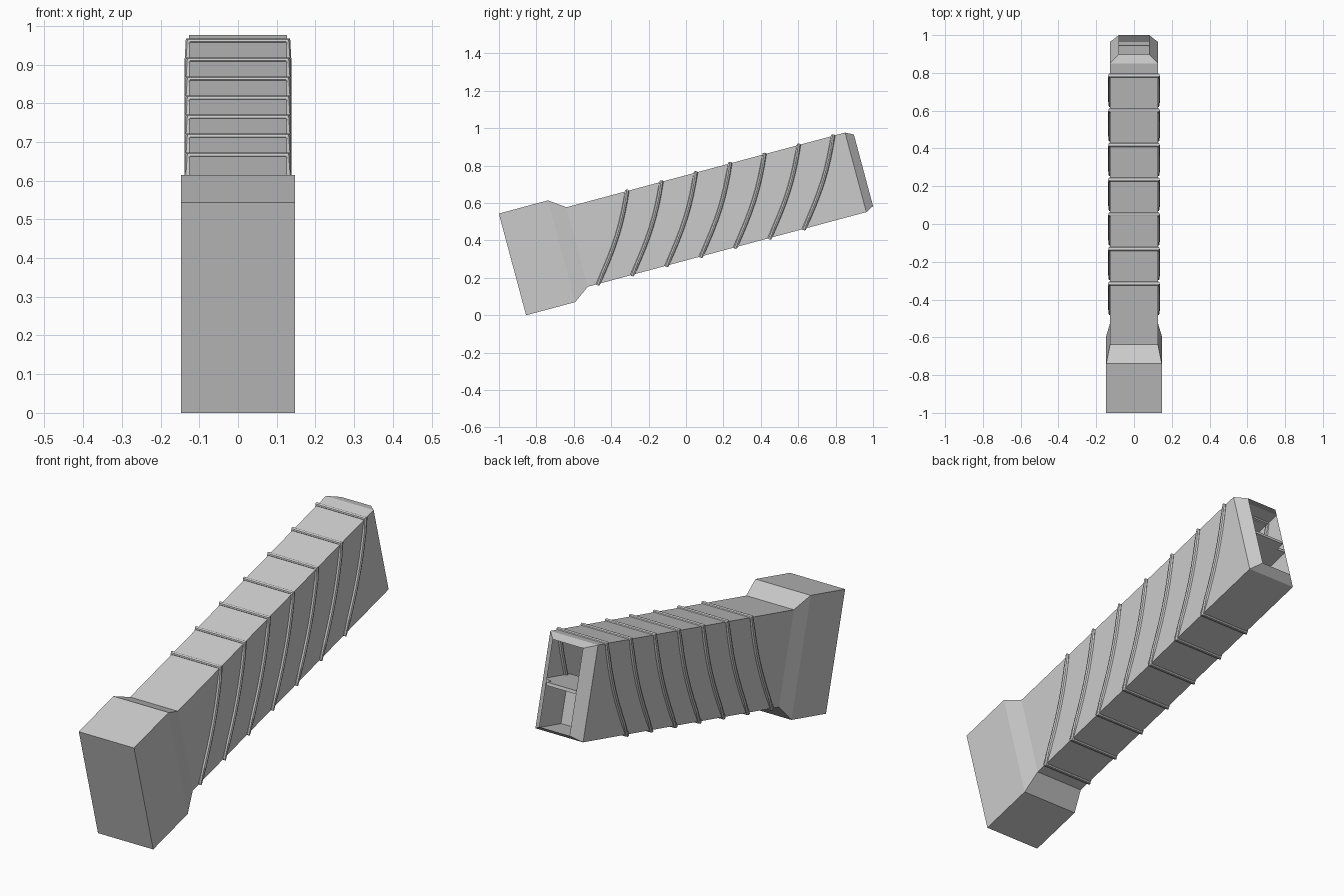
import bpy, bmesh
from math import radians, sin, cos, pi
from mathutils import Matrix, Vector

if "Cube" in bpy.data.objects:
    bpy.data.objects.remove(bpy.data.objects["Cube"])

# Local frame: x = width, y = along the tilted axis, z = height across it
TILT = Matrix.Translation((0, -0.855, 0)) @ Matrix.Rotation(radians(15), 4, 'X')


def finish(bm, name):
    mesh = bpy.data.meshes.new(name)
    bm.to_mesh(mesh)
    bm.free()
    obj = bpy.data.objects.new(name, mesh)
    obj.matrix_world = TILT
    bpy.context.collection.objects.link(obj)
    return obj


def box(name, x, y, z):
    bm = bmesh.new()
    bmesh.ops.create_cube(bm, size=1)
    for v in bm.verts:
        v.co = Vector((a + (c + 0.5) * (b - a) for c, (a, b) in zip(v.co, (x, y, z))))
    return finish(bm, name)


# Hollow casing: sections of (distance, half width, bottom, top), open at far end
sections = [(0, 0.147, 0, 0.563), (0.272, 0.147, 0, 0.563),
            (0.358, 0.127, 0.062, 0.502), (1.9, 0.127, 0.062, 0.502),
            (1.943, 0.08, 0.084, 0.48)]
bm = bmesh.new()
rings = [[bm.verts.new(p) for p in ((-w, u, a), (w, u, a), (w, u, b), (-w, u, b))]
         for u, w, a, b in sections]
for r, s in zip(rings, rings[1:]):
    for i in range(4):
        j = (i + 1) % 4
        bm.faces.new((r[i], r[j], s[j], s[i]))
bm.faces.new(rings[0])
bmesh.ops.recalc_face_normals(bm, faces=bm.faces)
finish(bm, "casing")

# Divider shelf and inner wall seen through the open end
box("divider_shelf", (-0.126, 0.126), (1.70, 1.90), (0.272, 0.287))
box("divider_lip", (-0.08, 0.08), (1.90, 1.94), (0.272, 0.287))
box("inner_wall", (-0.126, 0.126), (1.69, 1.70), (0.063, 0.287))

# Ribs: slanted bowed loops, straight across the top and bottom
W, LOW, HIGH, STEPS = 0.127, 0.062, 0.502, 8
side = []
for i in range(STEPS + 1):
    t = i / STEPS
    side.append((0.279 * t + 0.024 * sin(pi * t), LOW + (HIGH - LOW) * t))
loop = [(W, u, v) for u, v in side] + [(-W, u, v) for u, v in reversed(side)]
SIDES, R = 8, 0.0115
for k in range(7):
    bm = bmesh.new()
    pts = [Vector((x, 0.415 + 0.19 * k + u, v)) for x, u, v in loop]
    n = len(pts)
    tubes = []
    for i, p in enumerate(pts):
        d = ((p - pts[i - 1]).normalized() + (pts[(i + 1) % n] - p).normalized()).normalized()
        out = Vector((p.x / W, 0, 0))
        if i in (0, STEPS, STEPS + 1, n - 1):
            out.z = -1 if p.z < 0.28 else 1
        out = (out - d * out.dot(d)).normalized()
        b = d.cross(out)
        tubes.append([bm.verts.new(p + R * (out * cos(2 * pi * j / SIDES) + b * sin(2 * pi * j / SIDES)))
                      for j in range(SIDES)])
    for i in range(n):
        r, s = tubes[i], tubes[(i + 1) % n]
        for j in range(SIDES):
            m = (j + 1) % SIDES
            bm.faces.new((r[j], r[m], s[m], s[j]))
    bmesh.ops.recalc_face_normals(bm, faces=bm.faces)
    finish(bm, f"rib_{k + 1}")
